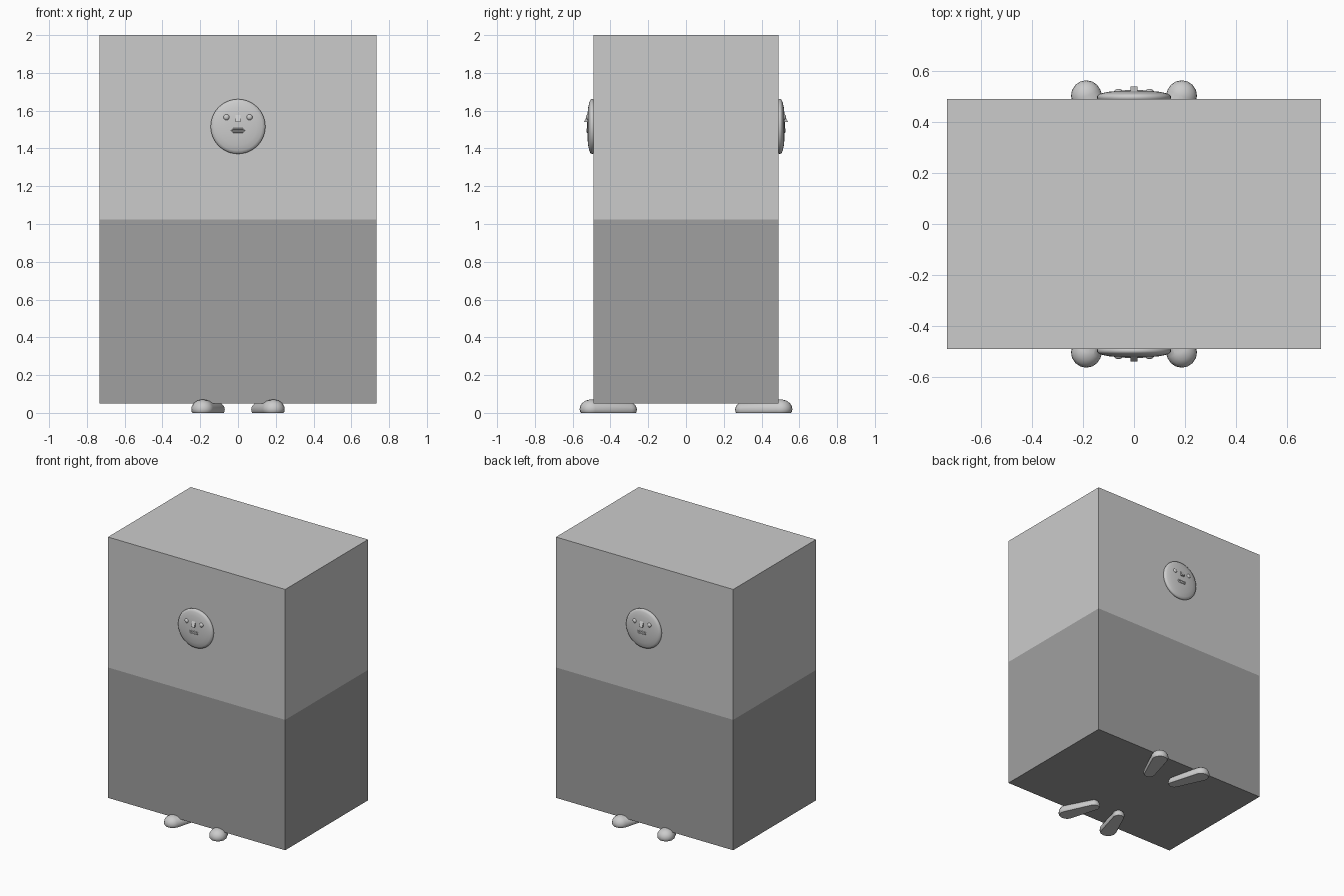
import bpy, bmesh
from math import cos, sin, pi
from mathutils import Matrix

if "Cube" in bpy.data.objects:
    bpy.data.objects.remove(bpy.data.objects["Cube"])

FACE_Z = 1.516


def finish(name, bm, mirror=(False, False), smooth=False, color=None):
    bmesh.ops.recalc_face_normals(bm, faces=bm.faces[:])
    me = bpy.data.meshes.new(name)
    bm.to_mesh(me)
    bm.free()
    ob = bpy.data.objects.new(name, me)
    bpy.context.collection.objects.link(ob)
    if smooth:
        bpy.ops.object.select_all(action='DESELECT')
        bpy.context.view_layer.objects.active = ob
        ob.select_set(True)
        bpy.ops.object.shade_smooth_by_angle(angle=0.7)
    if any(mirror):
        m = ob.modifiers.new("mirror", 'MIRROR')
        m.use_axis = (mirror[0], mirror[1], False)
        m.use_mirror_merge = False
    if color:
        mat = bpy.data.materials.new(name)
        mat.diffuse_color = color
        mat.use_nodes = True
        mat.node_tree.nodes["Principled BSDF"].inputs["Base Color"].default_value = mat.diffuse_color
        me.materials.append(mat)
    return ob


def half_body(name, z0, z1, open_z, color=None):
    bm = bmesh.new()
    bmesh.ops.create_cube(bm, size=1, matrix=Matrix.Translation((0, 0, (z0 + z1) / 2))
                          @ Matrix.Diagonal((1.466, 0.978, z1 - z0, 1)))
    ob = [f for f in bm.faces if abs(f.calc_center_median().z - open_z) < 1e-4]
    bmesh.ops.delete(bm, geom=ob, context='FACES_ONLY')
    finish(name, bm, color=color)


def loft(bm, rings, caps=True):
    vs = [[bm.verts.new(p) for p in r] for r in rings]
    n = len(vs[0])
    for a, b in zip(vs, vs[1:]):
        for i in range(n):
            j = (i + 1) % n
            bm.faces.new((a[i], a[j], b[j], b[i]))
    if caps:
        bm.faces.new(vs[0])
        bm.faces.new(vs[-1])


# two-tone block body, sharing one outer shell
half_body("upper_body", 1.025, 2.0, 1.025)
half_body("lower_body", 0.05, 1.025, 1.025, (0.35, 0.35, 0.35, 1))

# round face plates, front and back
bm = bmesh.new()
profile = [(0.14, 0.485), (0.144, 0.492), (0.145, 0.499), (0.141, 0.506),
           (0.128, 0.512), (0.10, 0.518), (0.06, 0.522), (0.02, 0.523)]
loft(bm, [[(r * cos(2 * pi * i / 40), -y, FACE_Z + r * sin(2 * pi * i / 40))
           for i in range(40)] for r, y in profile])
finish("face", bm, (False, True), True)

# eyes
bm = bmesh.new()
bmesh.ops.create_uvsphere(bm, u_segments=14, v_segments=8, radius=0.016,
                          matrix=Matrix.Translation((0.061, -0.518, 1.565))
                          @ Matrix.Diagonal((1, 0.75, 1, 1)))
finish("eyes", bm, (True, True), True)

# wedge nose
bm = bmesh.new()
loft(bm, [[(x, -0.515, 1.592), (x, -0.539, 1.541), (x, -0.515, 1.541)]
          for x in (-0.014, 0.014)])
finish("nose", bm, (False, True))

# mouth: a lip tube swept round a flat oval
bm = bmesh.new()
rings = []
for i in range(24):
    a = 2 * pi * (i + 0.5) / 24
    cx = 0.024 if cos(a) > 0 else -0.024
    rings.append([(cx + (0.008 + 0.005 * cos(b)) * cos(a), -0.521 - 0.005 * sin(b),
                   1.495 + (0.008 + 0.005 * cos(b)) * sin(a))
                  for b in (2 * pi * k / 8 for k in range(8))])
loft(bm, rings + rings[:1], caps=False)
bmesh.ops.remove_doubles(bm, verts=bm.verts[:], dist=1e-6)
finish("mouth", bm, (False, True), True)

# splayed feet: hull of a toe dome and a smaller heel dome with flat soles
bm = bmesh.new()
for cx, cy, r, h in ((0.187, -0.503, 0.060, 0.070), (0.112, -0.302, 0.042, 0.056)):
    for s, z in ((0.88, 0.0), (0.97, 0.006), (1.0, 0.02), (0.96, 0.5 * h),
                 (0.80, 0.73 * h), (0.5, 0.92 * h), (0.15, h)):
        for i in range(16):
            a = 2 * pi * i / 16
            bm.verts.new((cx + r * s * cos(a), cy + r * s * sin(a), z))
res = bmesh.ops.convex_hull(bm, input=bm.verts[:])
loose = [v for v in bm.verts if not v.link_faces]
bmesh.ops.delete(bm, geom=loose, context='VERTS')
finish("feet", bm, (True, True), True)
